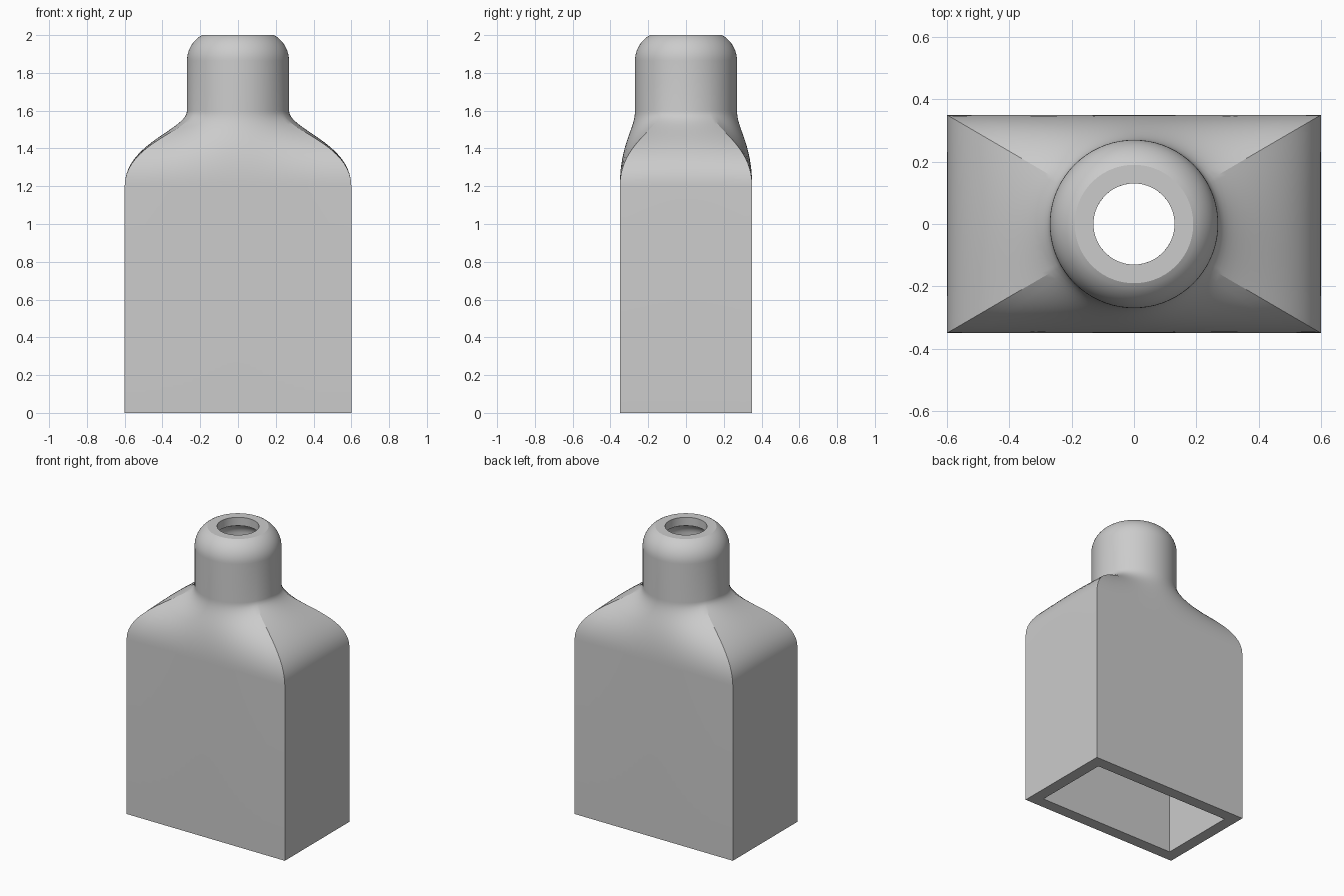
import bpy, bmesh, math

cube = bpy.data.objects.get("Cube")
if cube:
    bpy.data.objects.remove(cube, do_unlink=True)

SIDE = 24        # segments along each side of the body
STEPS = 20       # rings in the shoulder
Z_BODY, Z_NECK, Z_DOME = 1.2, 1.6, 1.865


def angles(hx, hy):
    """Ring angles with a vertex on every corner of the rectangle."""
    c = math.atan2(hy, hx)
    corners = [-c, c, math.pi - c, math.pi + c, 2 * math.pi - c]
    return [a + (b - a) * i / SIDE
            for a, b in zip(corners, corners[1:]) for i in range(SIDE)]


def rectangle(hx, hy):
    pts = []
    for a in angles(hx, hy):
        k = min(hx / max(abs(math.cos(a)), 1e-6), hy / max(abs(math.sin(a)), 1e-6))
        pts.append((k * math.cos(a), k * math.sin(a)))
    return pts


def circle(r, hx, hy):
    return [(r * math.cos(a), r * math.sin(a)) for a in angles(hx, hy)]


def at_height(pts, z):
    return [(x, y, z) for x, y in pts]


def wall(hx, hy, neck, arc, dome_end):
    """Rings from the open base up over the shoulder, neck and dome."""
    base, collar = rectangle(hx, hy), circle(neck, hx, hy)
    rings = [at_height(base, 0)]
    for i in range(STEPS + 1):
        t = i / STEPS
        u = 1 - t
        w = u ** 3 + 3 * u * u * t
        z = (u ** 3 * Z_BODY + 3 * u * u * t * (Z_BODY + 0.23)
             + 3 * u * t * t * (Z_NECK - 0.10) + t ** 3 * Z_NECK)
        rings.append([(b[0] * w + c[0] * (1 - w), b[1] * w + c[1] * (1 - w), z)
                      for b, c in zip(base, collar)])
    # dome arc, tangent to the neck and stopping at the radius dome_end
    stop = math.acos((dome_end - neck + arc) / arc)
    for i in range(11):
        a = stop * i / 10
        r = neck - arc + arc * math.cos(a)
        rings.append(at_height(circle(r, hx, hy), Z_DOME + arc * math.sin(a)))
    return rings


# Outer skin, flat lip with a straight hole, then the inner skin back down
outer = wall(0.60, 0.35, 0.27, 0.155, 0.19)
for p in range(len(outer[-1])):
    x, y, z = outer[-1][p]
    outer[-1][p] = (x, y, 2.0)
lip = [at_height(circle(0.13, 0.60, 0.35), 2.0)]
inner = wall(0.52, 0.27, 0.19, 0.08, 0.13)[::-1]
rings = outer + lip + inner

bm = bmesh.new()
loops = [[bm.verts.new(p) for p in ring] for ring in rings]
n = len(loops[0])
for lower, upper in zip(loops, loops[1:] + loops[:1]):
    for i in range(n):
        j = (i + 1) % n
        bm.faces.new((lower[i], lower[j], upper[j], upper[i]))
bmesh.ops.recalc_face_normals(bm, faces=bm.faces)
mesh = bpy.data.meshes.new("bottle_shell")
bm.to_mesh(mesh)
bm.free()
bottle = bpy.data.objects.new("bottle_shell", mesh)
bpy.context.collection.objects.link(bottle)

# Plain grey
grey = bpy.data.materials.new("plain_grey")
grey.use_nodes = True
grey.diffuse_color = (0.6, 0.6, 0.6, 1)
grey.node_tree.nodes["Principled BSDF"].inputs["Base Color"].default_value = (0.6, 0.6, 0.6, 1)
mesh.materials.append(grey)

# Smooth curves, sharp corners and rims
bpy.ops.object.select_all(action="DESELECT")
bottle.select_set(True)
bpy.context.view_layer.objects.active = bottle
bpy.ops.object.shade_smooth_by_angle(angle=math.radians(20))
